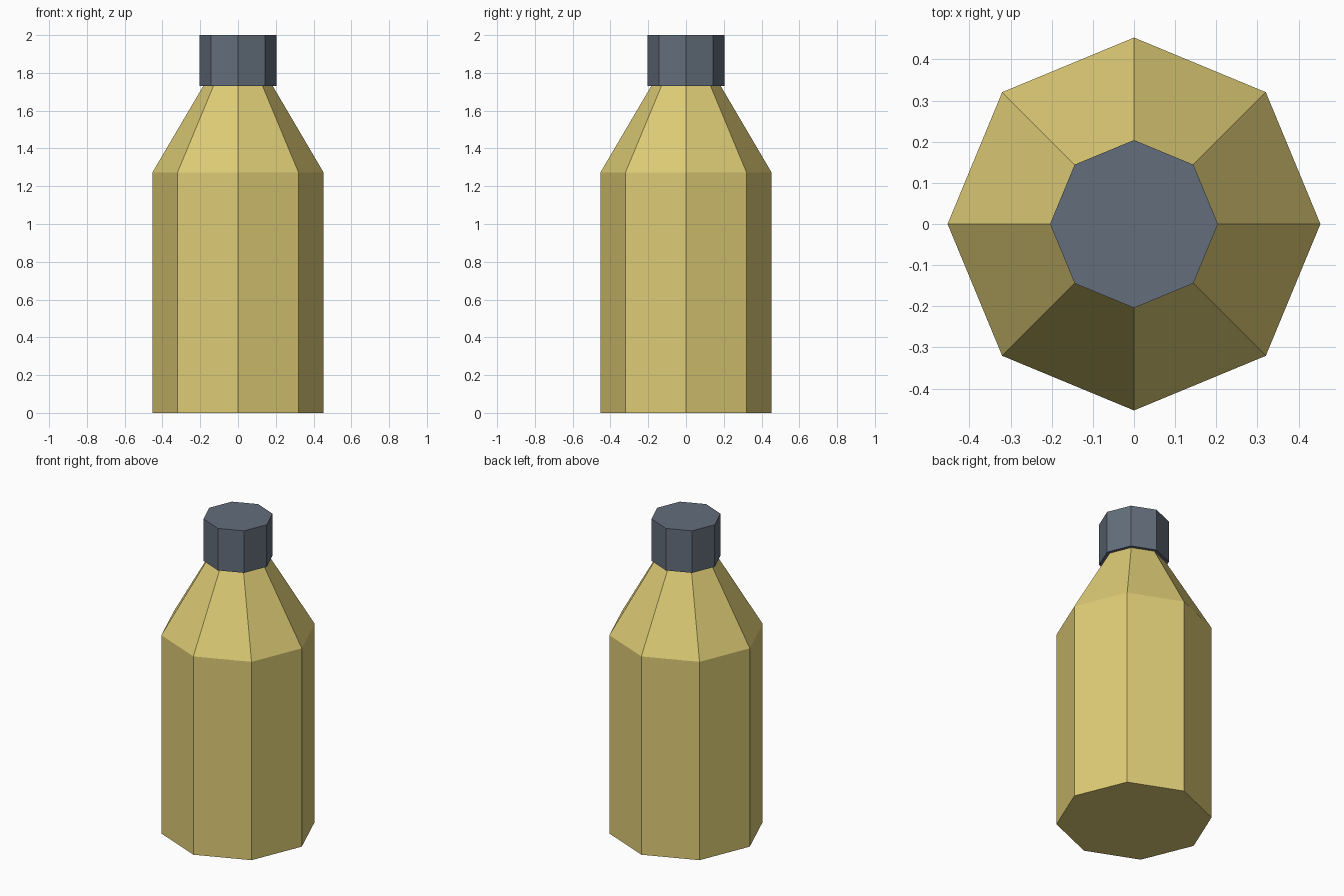
import bpy
import bmesh
from math import cos, sin, tau

SIDES = 8

cube = bpy.data.objects.get("Cube")
if cube:
    bpy.data.objects.remove(cube, do_unlink=True)


def make_material(name, rgb):
    mat = bpy.data.materials.new(name)
    mat.use_nodes = True
    color = (*rgb, 1.0)
    mat.diffuse_color = color
    mat.node_tree.nodes["Principled BSDF"].inputs["Base Color"].default_value = color
    return mat


def lathe(name, profile, mat):
    """Closed flat-sided solid from (radius, height) rings, bottom to top."""
    bm = bmesh.new()
    rings = [[bm.verts.new((r * cos(tau * i / SIDES), r * sin(tau * i / SIDES), z))
              for i in range(SIDES)] for r, z in profile]
    for low, high in zip(rings, rings[1:]):
        for i in range(SIDES):
            j = (i + 1) % SIDES
            bm.faces.new((low[i], low[j], high[j], high[i]))
    bm.faces.new(rings[0][::-1])
    bm.faces.new(rings[-1])
    mesh = bpy.data.meshes.new(name)
    bm.to_mesh(mesh)
    bm.free()
    mesh.materials.append(mat)
    obj = bpy.data.objects.new(name, mesh)
    bpy.context.collection.objects.link(obj)
    return obj


yellow = make_material("mustard_yellow", (0.73, 0.60, 0.18))
slate = make_material("slate_grey", (0.125, 0.156, 0.198))

# Bottle body with tapered shoulder
lathe("bottle_body", [(0.453, 0), (0.453, 1.273), (0.183, 1.732)], yellow)

# Screw cap, slightly wider than the neck
lathe("bottle_cap", [(0.204, 1.73), (0.204, 2.0)], slate)
